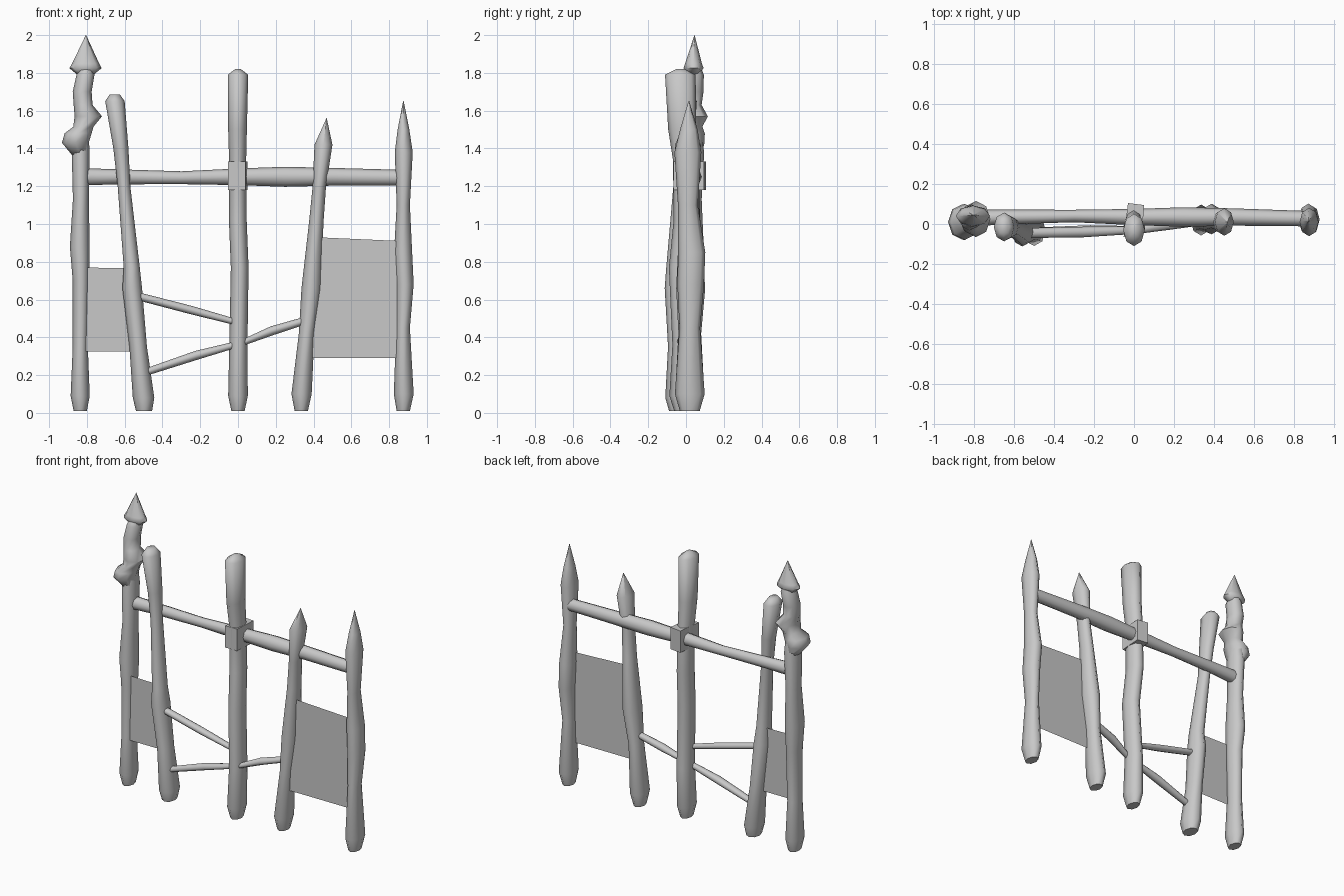
import bpy, math
from mathutils import Vector

default = bpy.data.objects.get("Cube")
if default:
    bpy.data.objects.remove(default, do_unlink=True)

grey = bpy.data.materials.new("weathered_grey")
grey.use_nodes = True
colour = (0.58, 0.58, 0.58, 1)
grey.diffuse_color = colour
grey.node_tree.nodes["Principled BSDF"].inputs["Base Color"].default_value = colour


def make_object(name, verts, faces, smooth_angle=None):
    mesh = bpy.data.meshes.new(name)
    mesh.from_pydata(verts, [], faces)
    mesh.materials.append(grey)
    obj = bpy.data.objects.new(name, mesh)
    bpy.context.collection.objects.link(obj)
    if smooth_angle:
        bpy.ops.object.select_all(action="DESELECT")
        obj.select_set(True)
        bpy.context.view_layer.objects.active = obj
        bpy.ops.object.shade_smooth_by_angle(angle=math.radians(smooth_angle))
    return obj


def loft(name, rings, side, depth, sides=8):
    """Join rings of (centre, side radius, depth radius) into a capped log."""
    verts, faces = [], []
    for centre, a, b in rings:
        for i in range(sides):
            t = math.tau * i / sides
            verts.append(Vector(centre) + side * a * math.cos(t) + depth * b * math.sin(t))
    for r in range(len(rings) - 1):
        for i in range(sides):
            j = (i + 1) % sides
            lo, hi = r * sides, (r + 1) * sides
            faces.append((lo + i, lo + j, hi + j, hi + i))
    faces.append(tuple(reversed(range(sides))))
    faces.append(tuple(range(len(verts) - sides, len(verts))))
    return make_object(name, verts, faces, 65)


X, Y = Vector((1, 0, 0)), Vector((0, 1, 0))


def post(name, outline, stretch=1.5):
    """Upright log from rows of (height, left edge, right edge, depth position)."""
    rings = []
    for z, left, right, y in outline:
        half = (right - left) / 2
        rings.append((((left + right) / 2, y, z), half, half * stretch))
    return loft(name, rings, X, Y)


def pole(name, points, squash):
    """Cross piece from rows of (x, y, z, radius)."""
    axis = (Vector(points[-1][:3]) - Vector(points[0][:3])).normalized()
    up = axis.cross(Y)
    return loft(name, [(p[:3], p[3], p[3] * squash) for p in points], up, Y)


# Upright posts
post("right_end_post", [
    (0.01, -.87, -.80, .01), (.09, -.886, -.785, .01), (.35, -.875, -.795, .01),
    (.7, -.875, -.787, .01), (.88, -.89, -.785, .015), (1.13, -.874, -.79, .02),
    (1.38, -.88, -.785, .025), (1.45, -.87, -.79, .025)])
post("right_inner_post", [
    (0.01, -.54, -.455, -.03), (.08, -.557, -.443, -.03), (.35, -.575, -.482, -.03),
    (.66, -.612, -.508, -.04), (.77, -.605, -.52, -.045), (1.2, -.637, -.57, -.02),
    (1.4, -.66, -.58, -.015), (1.65, -.703, -.6, -.015), (1.685, -.68, -.625, -.015)], 1.4)
post("middle_post", [
    (0.01, -.035, .035, -.01), (.09, -.052, .052, -.01), (.36, -.046, .05, 0),
    (.77, -.038, .056, -.02), (1.02, -.048, .046, .005), (1.33, -.047, .043, 0),
    (1.5, -.052, .047, -.02), (1.79, -.054, .054, -.03), (1.82, -.015, .015, -.03)])
post("left_inner_post", [
    (0.01, .30, .37, .02), (.1, .283, .39, .02), (.42, .322, .405, .02),
    (.66, .336, .442, .025), (1.0, .375, .452, .02), (1.2, .395, .466, .01),
    (1.42, .405, .5, .01), (1.56, .468, .47, .01)], 1.45)
post("left_end_post", [
    (0.01, .84, .91, .02), (.1, .825, .93, .02), (.45, .837, .91, .02),
    (.68, .836, .93, .025), (.85, .826, .922, .03), (1.1, .84, .91, .01),
    (1.38, .83, .925, .01), (1.5, .845, .907, .015), (1.65, .874, .877, .015)])

# Carved finial and spear tip on the tall end post
post("carved_finial", [
    (1.36, -.875, -.79, .025), (1.43, -.932, -.79, .01), (1.48, -.918, -.775, .01),
    (1.515, -.872, -.765, .02), (1.57, -.865, -.72, .025), (1.63, -.87, -.77, .02),
    (1.7, -.875, -.775, .03), (1.79, -.855, -.76, .035), (1.85, -.83, -.78, .04)], 1.25)
post("spear_tip", [
    (1.79, -.85, -.765, .04), (1.825, -.893, -.722, .04), (1.85, -.878, -.735, .04),
    (2.0, -.806, -.804, .045)], .62)

# Cross rail and lower braces
pole("cross_rail", [
    (-.8, .03, 1.25, .045), (-.65, .035, 1.25, .04), (-.3, .04, 1.245, .034),
    (0, .035, 1.25, .044), (.25, .035, 1.25, .053), (.5, .035, 1.25, .047),
    (.86, .027, 1.245, .042)], .92)
pole("upper_brace", [
    (-.52, -.045, .615, .021), (-.25, -.04, .545, .022), (.01, -.03, .475, .016)], 1.2)
pole("lower_brace", [
    (-.49, -.04, .215, .019), (-.22, -.035, .305, .024), (.02, -.03, .37, .016),
    (.18, 0, .435, .024), (.36, .02, .49, .02)], 1.2)

# Skewed lashing block where the rail meets the middle post
corners = [(-.052, -.066), (.04, -.066), (-.03, .105), (.05, .095)]
block = [(x, y, z) for z in (1.18, 1.33) for x, y in corners]
make_object("rail_lashing", block, [
    (0, 2, 3, 1), (4, 5, 7, 6), (0, 1, 5, 4), (2, 6, 7, 3), (0, 4, 6, 2), (1, 3, 7, 5)])


# Hide panels stretched between neighbouring posts
def panel(name, y, outline):
    make_object(name, [(x, y, z) for x, z in outline], [tuple(range(len(outline)))])


panel("right_panel", -.025, [(-.82, .325), (-.54, .325), (-.57, .765), (-.82, .77)])
panel("left_panel", 0, [(.37, .29), (.86, .29), (.86, .91), (.41, .93)])
